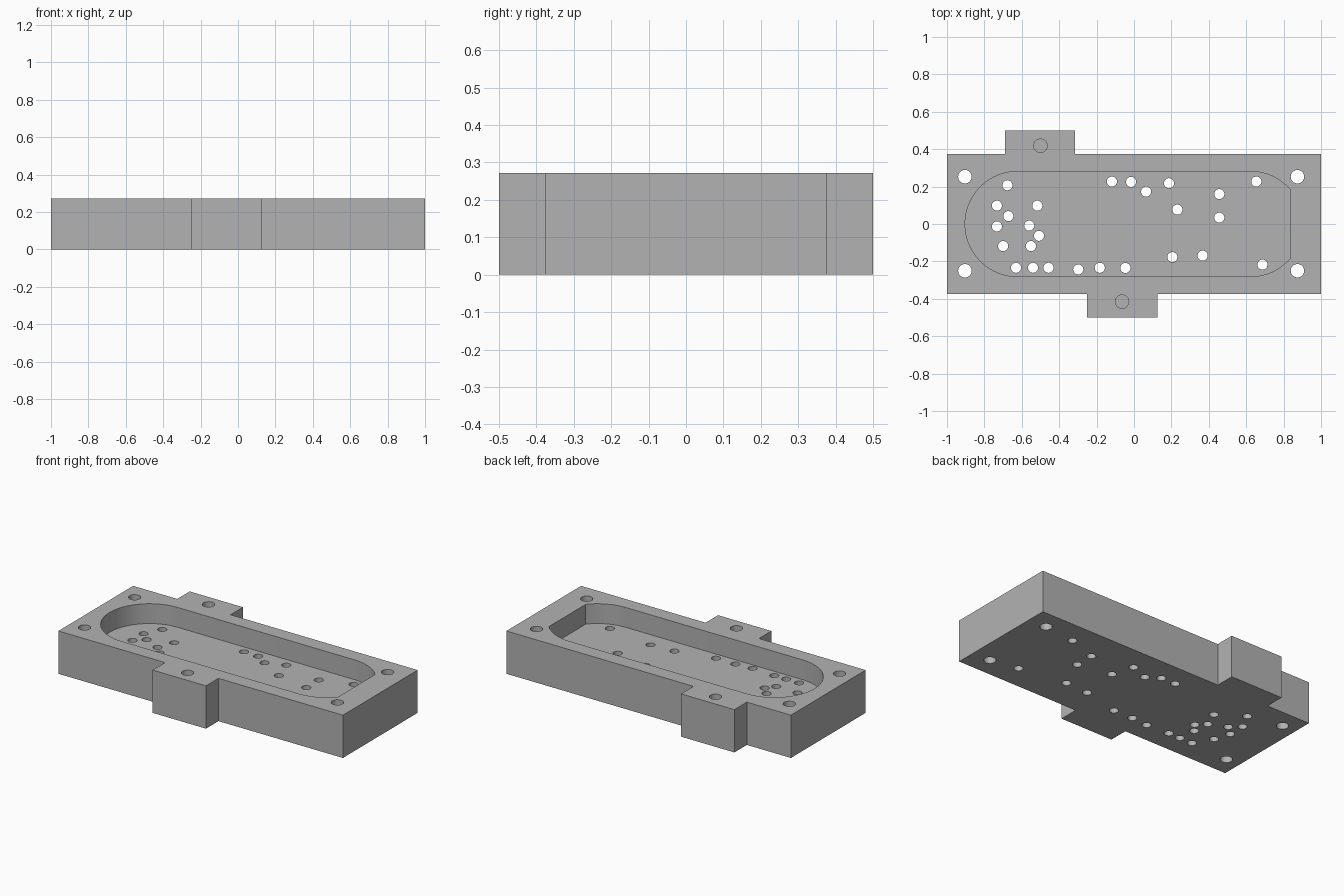
import bpy, bmesh, math

if "Cube" in bpy.data.objects:
    bpy.data.objects.remove(bpy.data.objects["Cube"])

HEIGHT = 0.272        # plate thickness
FLOOR = 0.146         # height of the pocket floor
TOP = HEIGHT + 0.1    # cutters overshoot the faces
BELOW = -0.1

grey = bpy.data.materials.new("plain grey")
grey.diffuse_color = (0.45, 0.45, 0.45, 1)
grey.use_nodes = True
grey.node_tree.nodes["Principled BSDF"].inputs["Base Color"].default_value = grey.diffuse_color


def add_prism(bm, outline, z0, z1):
    """Extrude a counter-clockwise outline from z0 to z1."""
    face = bm.faces.new([bm.verts.new((x, y, z0)) for x, y in outline])
    ext = bmesh.ops.extrude_face_region(bm, geom=[face], use_keep_orig=True)
    for v in ext["geom"]:
        if isinstance(v, bmesh.types.BMVert):
            v.co.z = z1


def arc(cx, cy, r, a0, a1, n):
    return [(cx + r * math.cos(a0 + (a1 - a0) * i / n),
             cy + r * math.sin(a0 + (a1 - a0) * i / n)) for i in range(n + 1)]


def make_object(name, prisms):
    bm = bmesh.new()
    for outline, z0, z1 in prisms:
        add_prism(bm, outline, z0, z1)
    bmesh.ops.recalc_face_normals(bm, faces=bm.faces[:])
    mesh = bpy.data.meshes.new(name)
    bm.to_mesh(mesh)
    bm.free()
    mesh.materials.append(grey)
    obj = bpy.data.objects.new(name, mesh)
    bpy.context.collection.objects.link(obj)
    return obj


def circle(x, y, r):
    return arc(x, y, r, 0, 2 * math.pi, 32)[:-1]


# Plate with one mounting tab on each long side
plate = make_object("base_plate", [([
    (-1, -0.375), (-0.25, -0.375), (-0.25, -0.5), (0.125, -0.5),
    (0.125, -0.375), (1, -0.375), (1, 0.375), (-0.315, 0.375),
    (-0.315, 0.5), (-0.69, 0.5), (-0.69, 0.375), (-1, 0.375)], 0, HEIGHT)])

# Pocket: round left end, right end round but cut off flat
R, CX, FLAT = 0.281, 0.622, 0.834
cut = math.acos((FLAT - CX) / R)
outline = (arc(-CX, 0, R, math.pi / 2, 1.5 * math.pi, 48)
           + arc(CX, 0, R, -math.pi / 2, -cut, 16)
           + arc(CX, 0, R, cut, math.pi / 2, 16))
pocket = make_object("pocket_cutter", [(outline, FLOOR, TOP)])

# Through holes in the corners, blind holes in the tabs
drills = [(circle(x, y, 0.036), BELOW, TOP)
          for x in (-0.904, 0.874) for y in (-0.25, 0.253)]
drills += [(circle(x, y, 0.036), FLOOR, TOP)
           for x, y in ((-0.5, 0.418), (-0.064, -0.415))]

# Small through holes in the pocket floor
small = [(-0.677, 0.207), (-0.733, 0.098), (-0.672, 0.042), (-0.733, -0.013),
         (-0.517, 0.098), (-0.56, -0.009), (-0.508, -0.063), (-0.551, -0.118),
         (-0.70, -0.118), (-0.631, -0.234), (-0.54, -0.234), (-0.457, -0.234),
         (-0.298, -0.243), (-0.183, -0.234), (-0.046, -0.235), (-0.118, 0.227),
         (-0.016, 0.225), (0.065, 0.173), (0.187, 0.218), (0.232, 0.077),
         (0.456, 0.16), (0.456, 0.034), (0.654, 0.227), (0.205, -0.177),
         (0.367, -0.169), (0.687, -0.217)]
drills += [(circle(x, y, 0.027), BELOW, TOP) for x, y in small]
holes = make_object("hole_cutter", drills)

# Cut the plate, then discard the cutters
bpy.context.view_layer.objects.active = plate
plate.select_set(True)
for cutter in (pocket, holes):
    cutter.hide_render = True
    mod = plate.modifiers.new("cut", 'BOOLEAN')
    mod.operation = 'DIFFERENCE'
    mod.solver = 'EXACT'
    mod.object = cutter
    bpy.ops.object.modifier_apply(modifier=mod.name)
    bpy.data.objects.remove(cutter, do_unlink=True)

bpy.ops.object.shade_smooth_by_angle(angle=math.radians(30))
